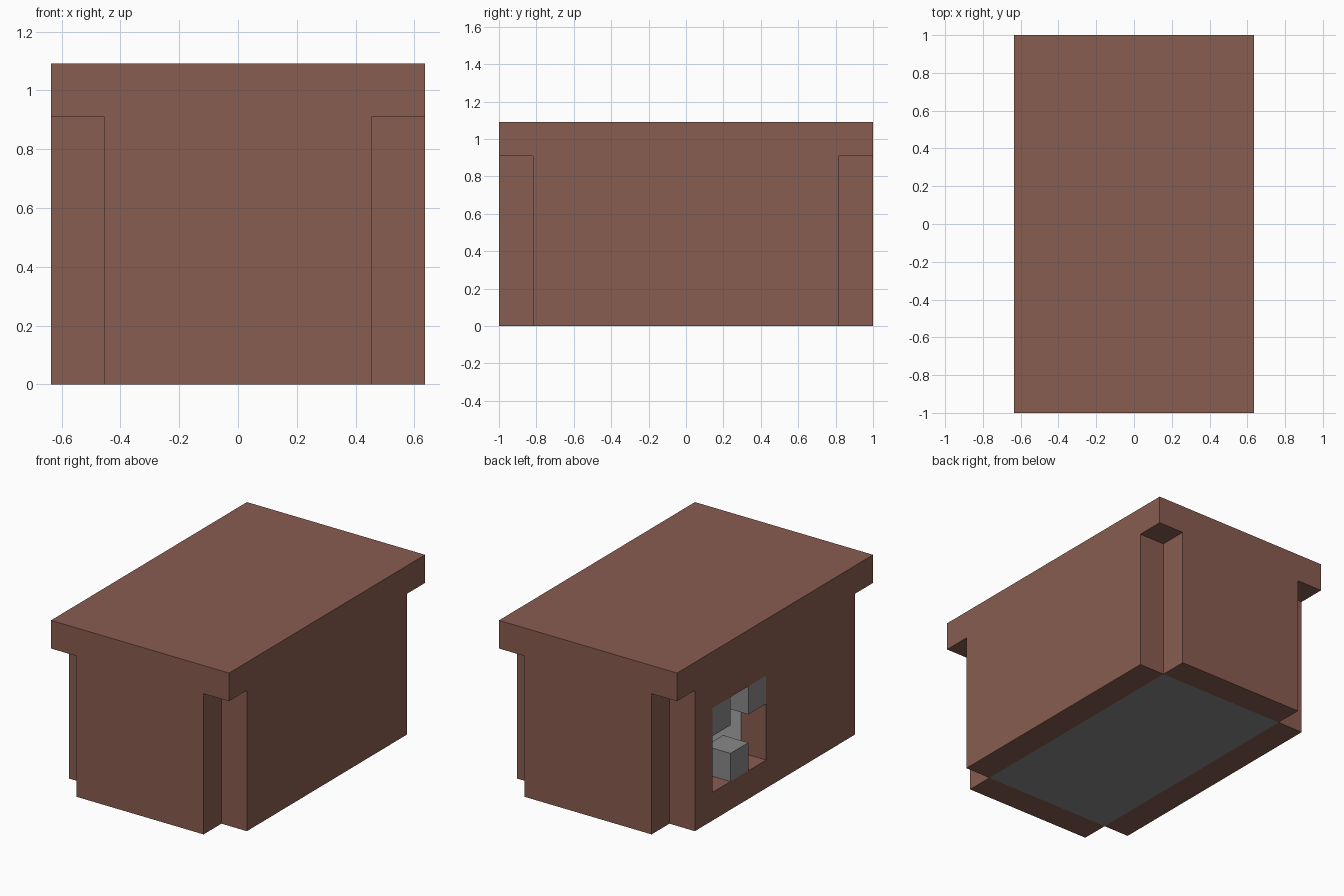
import bpy
import bmesh
from mathutils import Matrix, Vector

cube = bpy.data.objects.get("Cube")
if cube:
    bpy.data.objects.remove(cube, do_unlink=True)

U = 2 / 11  # one block


def material(name, rgb):
    mat = bpy.data.materials.new(name)
    mat.use_nodes = True
    mat.diffuse_color = (*rgb, 1)
    mat.node_tree.nodes["Principled BSDF"].inputs["Base Color"].default_value = (*rgb, 1)
    return mat


brown = material("brown", (0.25, 0.109, 0.082))
grey = material("grey", (0.25, 0.25, 0.25))
white = material("white", (0.95, 0.95, 0.95))


def box(name, low, high, mat):
    """Box between two corners given in block units."""
    low, high = Vector(low) * U, Vector(high) * U
    bm = bmesh.new()
    bmesh.ops.create_cube(bm, size=1, matrix=Matrix.Translation((low + high) / 2)
                          @ Matrix.Diagonal((*(high - low), 1)))
    mesh = bpy.data.meshes.new(name)
    bm.to_mesh(mesh)
    bm.free()
    mesh.materials.append(mat)
    obj = bpy.data.objects.new(name, mesh)
    bpy.context.collection.objects.link(obj)
    return obj


# Overhanging lid and solid core
box("lid", (-3.5, -5.5, 5), (3.5, 5.5, 6), brown)
box("core", (-2.5, -4.5, 0), (2.5, 4.5, 5), grey)

# Four walls, leaving the corners open
box("front_wall", (-2.5, -5.5, 0), (2.5, -4.5, 5), brown)
box("back_wall", (-2.5, 4.5, 0), (2.5, 5.5, 5), brown)
box("plain_side_wall", (2.5, -4.5, 0), (3.5, 4.5, 5), brown)
window_wall = box("window_wall", (-3.5, -4.5, 0), (-2.5, 4.5, 5), brown)

# Square window through one side wall
cutter = box("window_cutter", (-4, 0.5, 1), (-2, 3.5, 4), brown)
cutter.hide_render = True
cutter.hide_viewport = True
cutter.display_type = 'WIRE'
cut = window_wall.modifiers.new("window", 'BOOLEAN')
cut.operation = 'DIFFERENCE'
cut.solver = 'EXACT'
cut.object = cutter

# White panel behind the window, with blocks set in the opening
box("window_panel", (-2.52, 0.5, 1), (-2.5, 3.5, 4), white)
for name, y, z in (("upper_block_back", 2.5, 3),
                   ("upper_block_front", 0.5, 3),
                   ("lower_block", 1.5, 1)):
    box(name, (-3.5, y, z), (-2.5, y + 1, z + 1), grey)
